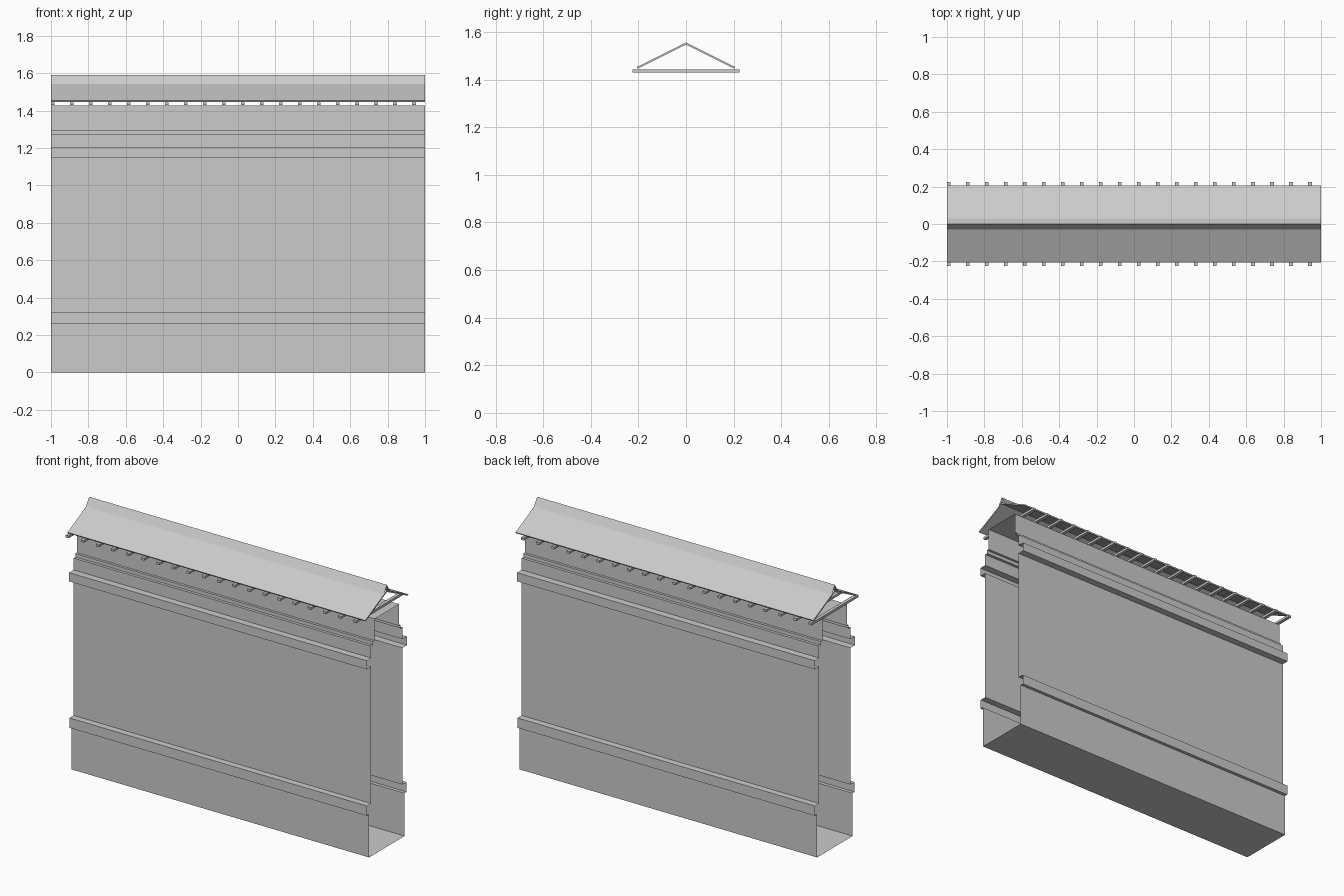
import bpy, bmesh

if "Cube" in bpy.data.objects:
    bpy.data.objects.remove(bpy.data.objects["Cube"])

def extrude_profile(name, pts, caps):
    """Sweep a closed (y, z) loop along x from -1 to 1."""
    bm = bmesh.new()
    a = [bm.verts.new((-1, y, z)) for y, z in pts]
    b = [bm.verts.new((1, y, z)) for y, z in pts]
    n = len(pts)
    for i in range(n):
        j = (i + 1) % n
        bm.faces.new((a[i], b[i], b[j], a[j]))
    if caps:
        bm.faces.new(a)
        bm.faces.new(b[::-1])
        bmesh.ops.recalc_face_normals(bm, faces=bm.faces)
    return finish(name, bm)

def finish(name, bm):
    me = bpy.data.meshes.new(name)
    bm.to_mesh(me)
    bm.free()
    ob = bpy.data.objects.new(name, me)
    bpy.context.collection.objects.link(ob)
    return ob

def mirrored(half):
    return half + [(-y, z) for y, z in reversed(half)]

# Wall shell with plinth, mouldings and stepped top; ends are open
front = [(-0.17, 0), (-0.17, 0.26), (-0.19, 0.26), (-0.19, 0.32),
         (-0.15, 0.32), (-0.15, 1.15), (-0.193, 1.15), (-0.193, 1.203),
         (-0.15, 1.203), (-0.15, 1.275), (-0.133, 1.275), (-0.133, 1.296),
         (-0.118, 1.296), (-0.118, 1.428)]
wall = mirrored(front)
wall.reverse()
extrude_profile("wall", wall, False)

# Sloping roof slabs
roof = [(-0.207, 1.453), (0, 1.556), (0.207, 1.453),
        (0.203, 1.446), (0, 1.547), (-0.203, 1.446)]
extrude_profile("roof", roof, True)

# Ridge cap: two thin steep strips
bm = bmesh.new()
ridge = [(-0.03, 1.542), (0, 1.59), (0.03, 1.542)]
rows = [[bm.verts.new((x, y, z)) for y, z in ridge] for x in (-1, 1)]
for i in range(2):
    bm.faces.new((rows[0][i], rows[1][i], rows[1][i + 1], rows[0][i + 1]))
finish("ridge_cap", bm)

# Row of cross beams under the eaves
bm = bmesh.new()
for i in range(20):
    new = bmesh.ops.create_cube(bm, size=1)["verts"]
    bmesh.ops.scale(bm, vec=(0.02, 0.45, 0.014), verts=new)
    bmesh.ops.translate(bm, vec=(-0.99 + i * 0.1016, 0, 1.436), verts=new)
finish("cross_beams", bm)
